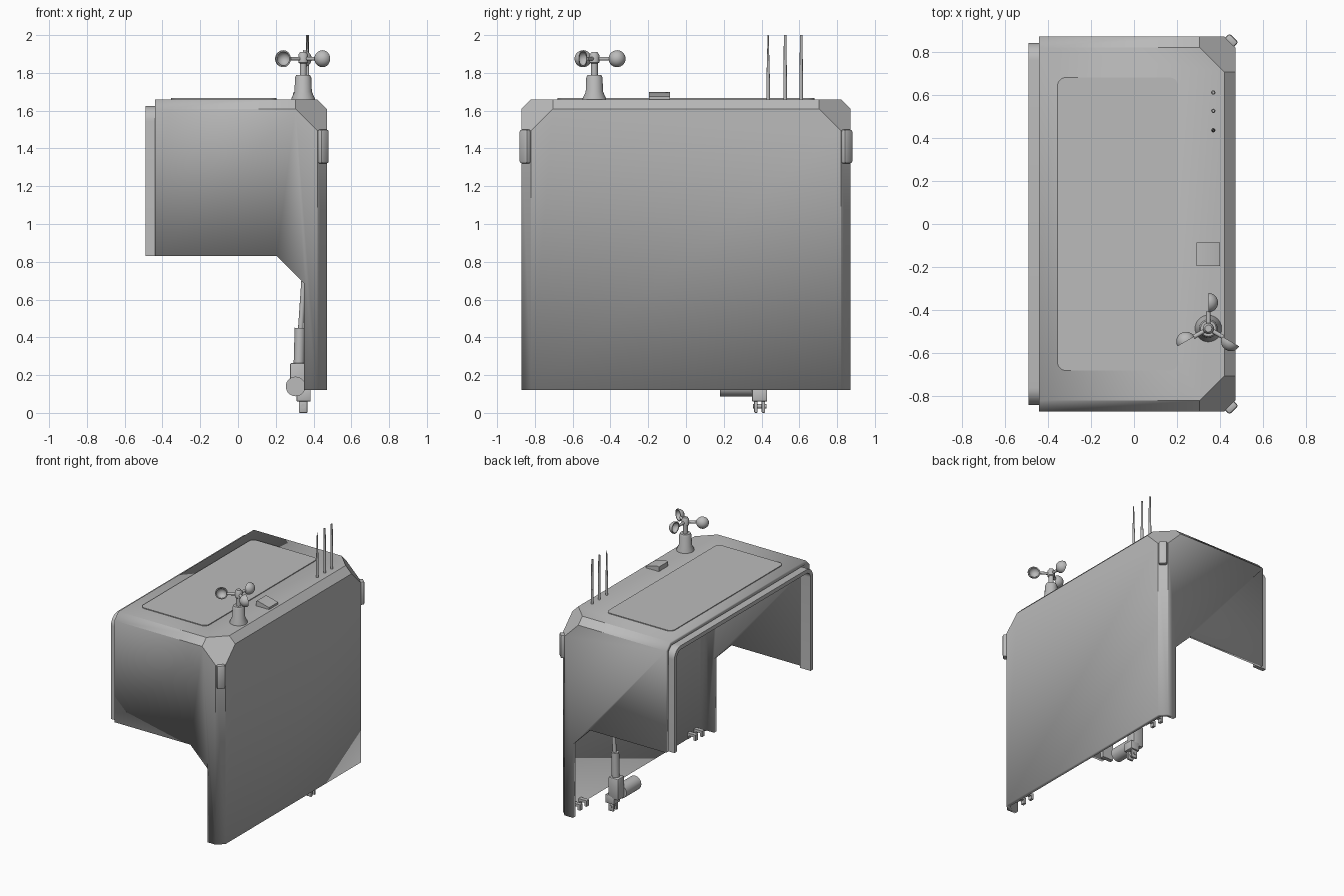
import bpy, bmesh, math
from mathutils import Vector, Matrix

if "Cube" in bpy.data.objects:
    bpy.data.objects.remove(bpy.data.objects["Cube"])

grey = bpy.data.materials.new("plain grey")
grey.use_nodes = True
grey.diffuse_color = (0.5, 0.5, 0.5, 1)
grey.node_tree.nodes["Principled BSDF"].inputs["Base Color"].default_value = grey.diffuse_color


def finish(name, bm):
    """Turn a bmesh into a named, shaded object."""
    mesh = bpy.data.meshes.new(name)
    bm.to_mesh(mesh)
    bm.free()
    mesh.materials.append(grey)
    obj = bpy.data.objects.new(name, mesh)
    bpy.context.collection.objects.link(obj)
    bpy.ops.object.select_all(action="DESELECT")
    obj.select_set(True)
    bpy.context.view_layer.objects.active = obj
    bpy.ops.object.shade_smooth_by_angle(angle=math.radians(35))
    return obj


def box_bm(lo, hi):
    lo, hi = Vector(lo), Vector(hi)
    bm = bmesh.new()
    bmesh.ops.create_cube(bm, size=1, matrix=Matrix.Translation((lo + hi) / 2) @ Matrix.Diagonal((*(hi - lo), 1)))
    return bm


def box(name, lo, hi, bevel=0):
    bm = box_bm(lo, hi)
    if bevel:
        bmesh.ops.bevel(bm, geom=bm.edges[:], offset=bevel, segments=2, profile=0.5, affect="EDGES")
    return finish(name, bm)


def rod(name, a, b, r1, r2=None, sides=20):
    """Cylinder or cone between two points."""
    a, b = Vector(a), Vector(b)
    turn = (b - a).to_track_quat("Z", "Y").to_matrix().to_4x4()
    bm = bmesh.new()
    bmesh.ops.create_cone(bm, cap_ends=True, segments=sides, radius1=r1, radius2=r1 if r2 is None else r2,
                          depth=(b - a).length, matrix=Matrix.Translation((a + b) / 2) @ turn)
    return finish(name, bm)


def lathe(name, profile, matrix, sides=28):
    """Spin an (r, z) profile about z, then place it."""
    bm = bmesh.new()
    verts = [bm.verts.new((r, 0, z)) for r, z in profile]
    edges = [bm.edges.new(p) for p in zip(verts, verts[1:])]
    bmesh.ops.spin(bm, geom=verts + edges, cent=(0, 0, 0), axis=(0, 0, 1), angle=math.tau, steps=sides)
    bmesh.ops.remove_doubles(bm, verts=bm.verts[:], dist=0.0002)
    bmesh.ops.recalc_face_normals(bm, faces=bm.faces[:])
    bm.transform(matrix)
    return finish(name, bm)


def prism(name, outline, depth):
    """Extrude a closed 3D outline along a vector."""
    bm = bmesh.new()
    face = bm.faces.new([bm.verts.new(p) for p in outline])
    new = bmesh.ops.extrude_face_region(bm, geom=[face])["geom"]
    bmesh.ops.translate(bm, vec=depth, verts=[v for v in new if isinstance(v, bmesh.types.BMVert)])
    bmesh.ops.recalc_face_normals(bm, faces=bm.faces[:])
    return finish(name, bm)


def arc(cx, cy, r, start, stop, n=8):
    return [(cx + r * math.cos(math.radians(start + (stop - start) * i / n)),
             cy + r * math.sin(math.radians(start + (stop - start) * i / n))) for i in range(n + 1)]


# Hood shell: chamfered box, clipped upper corners, open side and bottom
bm = box_bm((-0.44, -0.87, 0.12), (0.47, 0.87, 1.66))


def chamfered(e):
    m = (e.verts[0].co + e.verts[1].co) / 2
    return (m.x > -0.4 and m.z > 0.2) and sum((m.x > 0.4, abs(m.y) > 0.8, m.z > 1.6)) == 2


bmesh.ops.bevel(bm, geom=[e for e in bm.edges if chamfered(e)], offset=0.05, segments=1, affect="EDGES")
for s in (-1, 1):
    cut = bmesh.ops.bisect_plane(bm, geom=bm.verts[:] + bm.edges[:] + bm.faces[:], plane_co=(0.31, s * 0.87, 1.605),
                                 plane_no=(1, s, 1), clear_outer=True)["geom_cut"]
    bmesh.ops.edgeloop_fill(bm, edges=[e for e in cut if isinstance(e, bmesh.types.BMEdge)])
bmesh.ops.recalc_face_normals(bm, faces=bm.faces[:])
bm.normal_update()
bmesh.ops.delete(bm, geom=[f for f in bm.faces if f.normal.x < -0.9 or f.normal.z < -0.9], context="FACES")
for co, no in (((0, 0, 0.83), (0, 0, 1)), ((0.35, 0, 0), (1, 0, 0)), ((0.205, 0, 0.83), (1, 0, 1))):
    bmesh.ops.bisect_plane(bm, geom=bm.verts[:] + bm.edges[:] + bm.faces[:], plane_co=co, plane_no=no)


def cut_away(f):
    c = f.calc_center_median()
    return c.x < 0.35 and c.z < 0.83 and c.x + c.z < 1.035


bmesh.ops.delete(bm, geom=[f for f in bm.faces if cut_away(f)], context="FACES")
bmesh.ops.dissolve_limit(bm, angle_limit=0.01, verts=bm.verts[:], edges=bm.edges[:])
shell = finish("hood_shell", bm)
wall = shell.modifiers.new("wall", "SOLIDIFY")
wall.thickness, wall.offset, wall.use_even_offset = 0.03, -1, True

# Rounded lip around the open side
outer = [(-0.84, 0.83)] + arc(-0.76, 1.545, 0.08, 180, 90) + arc(0.76, 1.545, 0.08, 90, 0) + [(0.84, 0.83)]
inner = [(-0.81, 0.83)] + arc(-0.76, 1.545, 0.05, 180, 90) + arc(0.76, 1.545, 0.05, 90, 0) + [(0.81, 0.83)]
prism("opening_lip", [(-0.49, y, z) for y, z in outer + inner[::-1]], (0.09, 0, 0))

# Raised roof panel
outline = (arc(0.165, 0.64, 0.04, 0, 90) + arc(-0.315, 0.64, 0.04, 90, 180)
           + arc(-0.315, -0.64, 0.04, 180, 270) + arc(0.165, -0.64, 0.04, 270, 360))
prism("roof_panel", [(x, y, 1.655) for x, y in outline], (0, 0, 0.011))

# Wedge sensor on the roof
wedge = [(0.29, 1.655), (0.40, 1.655), (0.40, 1.675), (0.305, 1.70), (0.29, 1.695)]
prism("roof_sensor", [(x, -0.195, z) for x, z in wedge], (0, 0.11, 0))

# Antennas
for i, (y, tip) in enumerate(((0.435, 0.003), (0.525, 0.007), (0.61, 0.007))):
    rod(f"antenna_base_{i}", (0.368, y, 1.65), (0.368, y, 1.77), 0.010, sides=12)
    rod(f"antenna_{i}", (0.368, y, 1.77), (0.368, y, 2.0), 0.009, tip, 12)

# Wind meter: pedestal, spindle and three cups
hub = Vector((0.345, -0.485, 1.875))
stand = [(0, 1.655), (0.062, 1.655), (0.062, 1.665), (0.046, 1.70), (0.043, 1.775), (0.036, 1.79), (0.018, 1.79),
         (0.018, 1.85), (0.026, 1.855), (0.026, 1.895), (0.016, 1.91), (0, 1.91)]
lathe("wind_meter_stand", stand, Matrix.Translation((hub.x, hub.y, 0)))
cup = arc(0, 0, 0.045, 90, 0) + arc(0, 0, 0.037, 0, 90)
for i in range(3):
    angle = math.radians(90 + 120 * i)
    out = Vector((math.cos(angle), math.sin(angle), 0))
    dome = Vector((out.y, -out.x, 0))
    centre = hub + out * 0.12
    rod(f"wind_cup_arm_{i}", hub, hub + out * 0.08, 0.010, sides=12)
    lathe(f"wind_cup_{i}", cup, Matrix.Translation(centre) @ dome.to_track_quat("Z", "Y").to_matrix().to_4x4())

# Corner marker lamps, set on the vertical chamfers
for side, s in (("right", -1), ("left", 1)):
    lamp = box(f"corner_lamp_{side}", (-0.02, -0.03, -0.09), (0.02, 0.03, 0.09), 0.012)
    lamp.location = (0.45, s * 0.85, 1.41)
    lamp.rotation_euler.z = s * math.pi / 4

# Hooks along the lower inside edge
for side, s in (("right", -1), ("left", 1)):
    for k in (-0.04, 0.04):
        y = s * 0.70 + k
        hook = [(0.45, 0.125), (0.45, 0.17), (0.37, 0.17), (0.37, 0.125), (0.39, 0.125), (0.39, 0.15), (0.43, 0.15),
                (0.43, 0.125)]
        prism(f"latch_hook_{side}_{'a' if k < 0 else 'b'}", [(x, y - 0.015, z) for x, z in hook], (0, 0.03, 0))

# Linear actuator with its side motor
ay = 0.39
rod("actuator_rod", (0.33, ay, 0.42), (0.36, ay, 0.86), 0.014)
rod("actuator_tube", (0.322, ay, 0.24), (0.328, ay, 0.45), 0.028)
box("actuator_gearbox", (0.275, ay - 0.04, 0.10), (0.36, ay + 0.04, 0.265), 0.01)
box("actuator_foot", (0.31, ay - 0.04, 0.06), (0.385, ay + 0.04, 0.125), 0.006)
rod("actuator_motor", (0.305, 0.18, 0.14), (0.305, ay - 0.03, 0.14), 0.052, sides=28)
for k in (-1, 1):
    box(f"clevis_cheek_{'a' if k < 0 else 'b'}", (0.322, ay + k * 0.02 - 0.009, 0.0),
        (0.368, ay + k * 0.02 + 0.009, 0.07), 0.005)
rod("clevis_pin", (0.345, ay - 0.035, 0.035), (0.345, ay + 0.035, 0.035), 0.012)
box("actuator_bracket", (0.34, ay - 0.03, 0.82), (0.45, ay + 0.03, 0.88), 0.006)
